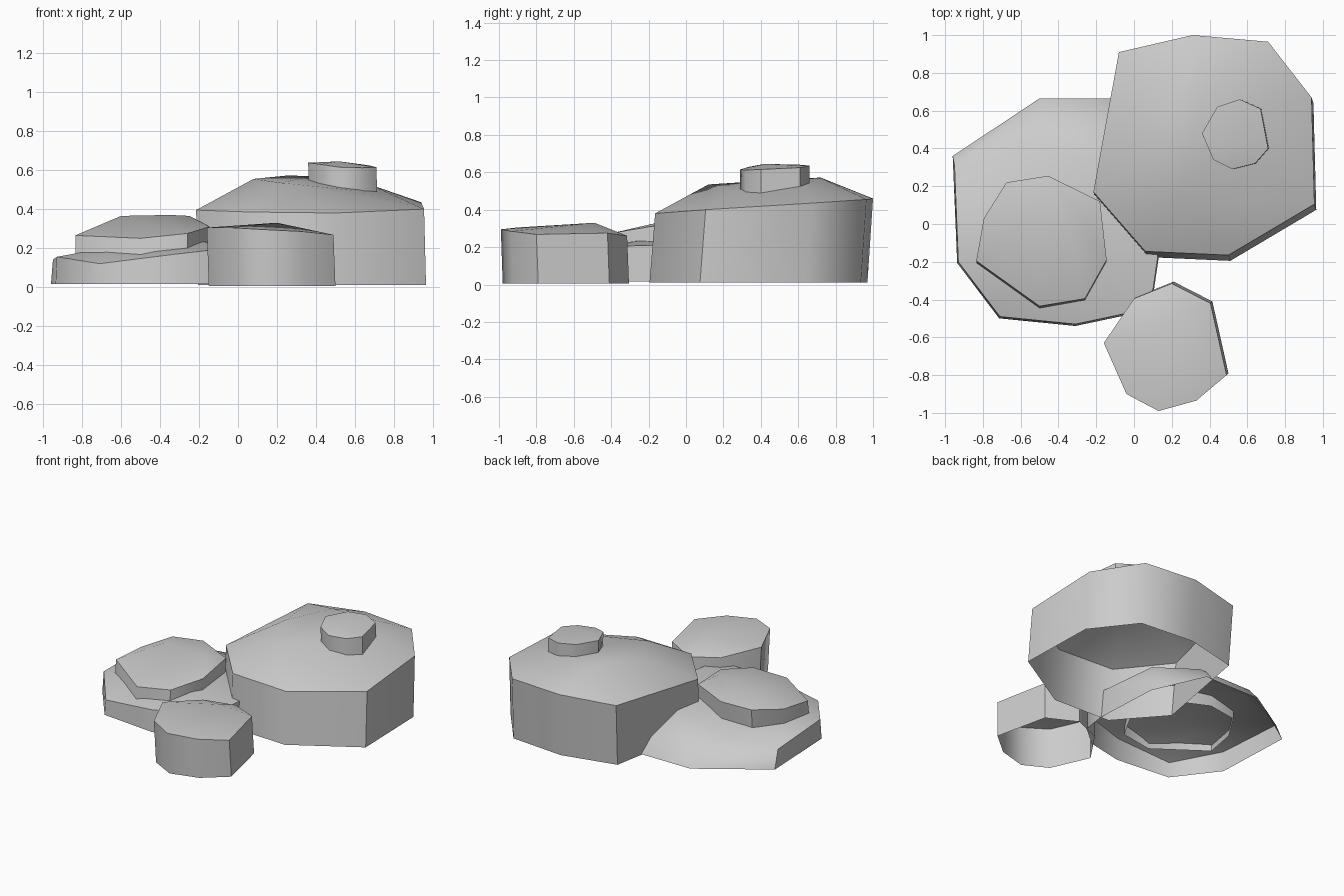
import bpy, bmesh, math

stone = bpy.data.materials.new("stone_grey")
stone.diffuse_color = (0.6, 0.6, 0.6, 1)


def rock(name, rim, crown, foot_z, shift=(0, 0), grow=1.0):
    """Open-bottomed rock: hull of a rim, its shifted foot ring and crown points."""
    cx = sum(p[0] for p in rim) / len(rim)
    cy = sum(p[1] for p in rim) / len(rim)
    bm = bmesh.new()
    for x, y, z in rim:
        bm.verts.new((x, y, z))
        bm.verts.new((cx + (x - cx) * grow + shift[0],
                      cy + (y - cy) * grow + shift[1], foot_z))
    for p in crown:
        bm.verts.new(p)
    bmesh.ops.convex_hull(bm, input=bm.verts[:])
    bm.normal_update()
    # open the underside
    under = [f for f in bm.faces if f.normal.z < -0.8]
    bmesh.ops.delete(bm, geom=under, context='FACES')
    loose = [v for v in bm.verts if not v.link_faces]
    bmesh.ops.delete(bm, geom=loose, context='VERTS')
    mesh = bpy.data.meshes.new(name)
    bm.to_mesh(mesh)
    bm.free()
    mesh.materials.append(stone)
    ob = bpy.data.objects.new(name, mesh)
    bpy.context.collection.objects.link(ob)
    bpy.ops.object.select_all(action='DESELECT')
    ob.select_set(True)
    bpy.context.view_layer.objects.active = ob
    bpy.ops.object.shade_smooth_by_angle(angle=math.radians(48))
    return ob


# tall boulder with a sloping crown
rock("large_boulder",
     [(-.08, .91, .45), (.31, 1.0, .46), (.71, .965, .455), (.94, .67, .435),
      (.955, .105, .40), (.50, -.165, .38), (.06, -.145, .385), (-.215, .17, .395)],
     [(.22, .12, .535), (.08, .43, .555), (.25, .72, .572), (.38, .72, .57),
      (.68, .62, .525), (.60, .25, .495)],
     0.01, (.01, -.03), 1.0)

# small cap stone sitting on the boulder
rock("cap_stone",
     [(.36, .48, .638), (.44, .62, .64), (.56, .66, .635), (.67, .61, .625),
      (.71, .40, .615), (.64, .32, .612), (.52, .29, .615), (.42, .34, .63)],
     [(.52, .42, .645)],
     0.47, (.005, 0), 1.0)

# wide low rock, back side sloping outward
rock("low_rock",
     [(-.93, -.20, .155), (-.71, -.49, .12), (-.31, -.53, .17), (-.05, -.475, .20),
      (.10, -.35, .205), (.125, -.18, .21), (.10, .30, .19), (-.08, .575, .12),
      (-.48, .60, .10), (-.95, .31, .14)],
     [(-.60, .41, .185), (-.17, .34, .23), (-.65, -.25, .205), (-.2, -.25, .235),
      (-.5, .665, .015), (-.06, .665, .015), (-.96, .36, .015)],
     0.015, (0, -.005), 1.01)

# slab resting on the low rock
rock("top_slab",
     [(-.835, -.195, .265), (-.795, .03, .28), (-.675, .22, .315), (-.455, .255, .33),
      (-.18, .12, .33), (-.145, -.19, .31), (-.26, -.395, .275), (-.50, -.435, .25)],
     [(-.60, .02, .365), (-.35, .02, .37), (-.25, .0, .365)],
     0.13, (0, -.015), 1.0)

# separate small rock in front
rock("small_rock",
     [(-.16, -.63, .305), (0, -.395, .275), (.20, -.315, .26), (.405, -.42, .275),
      (.49, -.80, .268), (.33, -.935, .285), (.13, -.99, .295), (-.04, -.90, .305)],
     [(.20, -.49, .33)],
     0.005, (.01, .01), 1.0)
